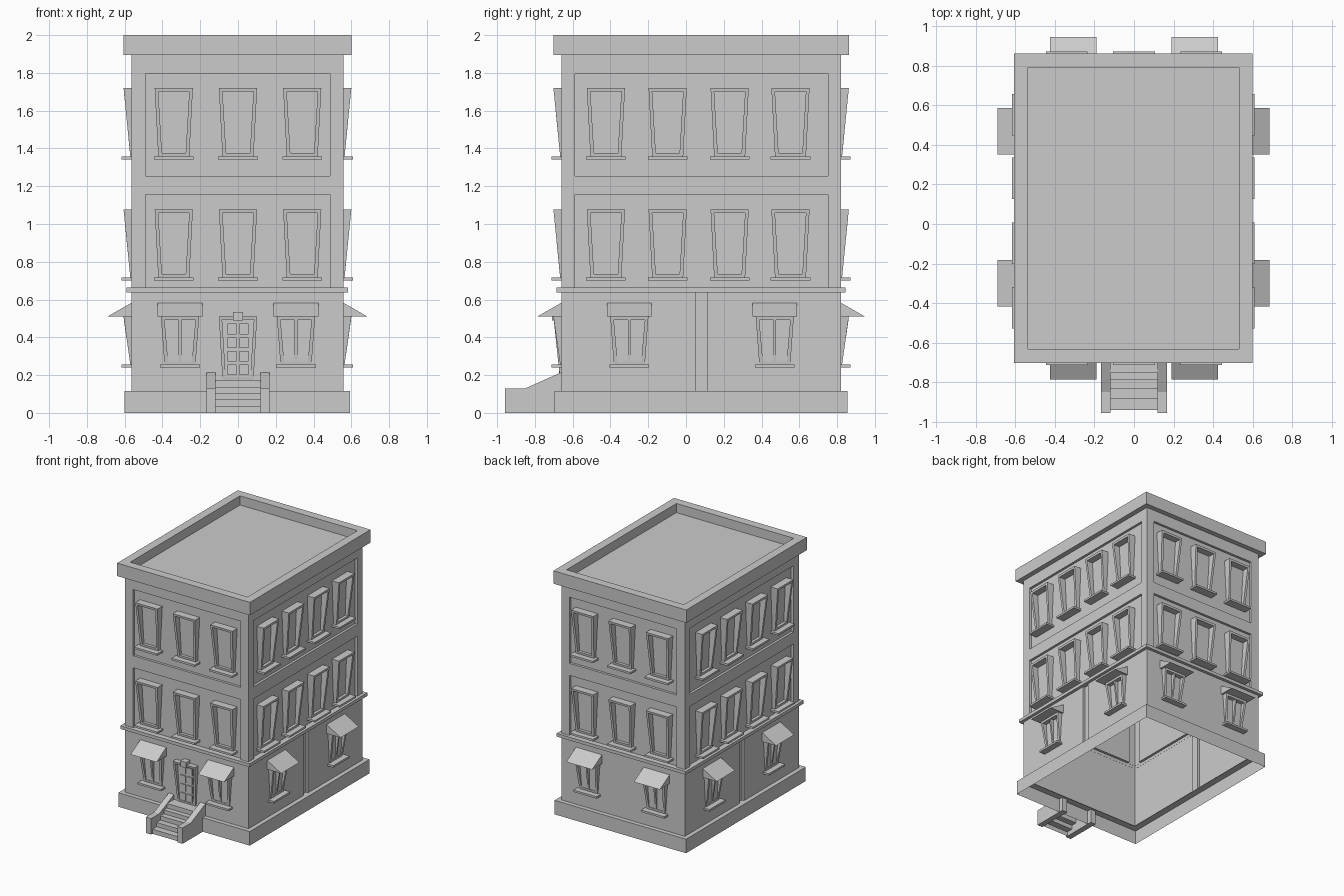
import bpy, bmesh
from math import radians
from mathutils import Matrix, Vector

cube = bpy.data.objects.get("Cube")
if cube:
    bpy.data.objects.remove(cube)

stone = bpy.data.materials.new("light_grey_stone")
stone.use_nodes = True
grey = (0.6, 0.6, 0.6, 1)
stone.diffuse_color = grey
stone.node_tree.nodes["Principled BSDF"].inputs["Base Color"].default_value = grey

# Wall planes
X0, X1, Y0, Y1 = -0.564, 0.558, -0.66, 0.82


def wall(x, y, angle):
    """Wall space: x runs along the wall, -y points outward."""
    return Matrix.Translation((x, y, 0)) @ Matrix.Rotation(radians(angle), 4, 'Z')


FRONT, RIGHT = wall(0, Y0, 0), wall(X1, 0, 90)
BACK, LEFT = wall(0, Y1, 180), wall(X0, 0, -90)


def build(name, verts, faces, matrix=Matrix(), recalc=True):
    mesh = bpy.data.meshes.new(name)
    mesh.from_pydata([matrix @ Vector(v) for v in verts], [], faces)
    if recalc:
        bm = bmesh.new()
        bm.from_mesh(mesh)
        bmesh.ops.recalc_face_normals(bm, faces=bm.faces)
        bm.to_mesh(mesh)
        bm.free()
    mesh.materials.append(stone)
    obj = bpy.data.objects.new(name, mesh)
    bpy.context.collection.objects.link(obj)
    return obj


def prism(name, loop_a, loop_b, matrix=Matrix()):
    """Closed solid between two matching loops."""
    n = len(loop_a)
    faces = [(i, (i + 1) % n, n + (i + 1) % n, n + i) for i in range(n)]
    faces += [tuple(range(n)), tuple(range(n, 2 * n))]
    return build(name, loop_a + loop_b, faces, matrix)


def box(name, x0, x1, y0, y1, z0, z1, matrix=Matrix()):
    rect = [(x0, y0), (x1, y0), (x1, y1), (x0, y1)]
    return prism(name, [(x, y, z0) for x, y in rect], [(x, y, z1) for x, y in rect], matrix)


def ring(name, out_a, out_b, in_a, in_b, matrix=Matrix(), caps=(True, True), inside=True):
    """Frame from outer and inner loops of four, each at two levels."""
    faces = []
    for i in range(4):
        j = (i + 1) % 4
        faces.append((i, j, 4 + j, 4 + i))
        if caps[0]:
            faces.append((i, j, 8 + j, 8 + i))
        if caps[1]:
            faces.append((4 + i, 4 + j, 12 + j, 12 + i))
        if inside:
            faces.append((8 + i, 8 + j, 12 + j, 12 + i))
    return build(name, out_a + out_b + in_a + in_b, faces, matrix)


def around(grow, z):
    """Building outline, grown sideways."""
    return [(X0 - grow, Y0 - grow, z), (X1 + grow, Y0 - grow, z),
            (X1 + grow, Y1 + grow, z), (X0 - grow, Y1 + grow, z)]


# Walls with sunken panels and side grooves, open underneath
walls = prism("walls", around(0, 0.115), around(0, 1.9))
SINK = 0.02
cutters = []
for face, u0, u1 in ((FRONT, -0.49, 0.486), (BACK, -0.486, 0.49),
                     (RIGHT, -0.588, 0.752), (LEFT, -0.752, 0.588)):
    for z0, z1 in ((0.663, 1.156), (1.255, 1.798)):
        cutters.append(box("panel_cutter", u0, u1, -0.1, SINK, z0, z1, face))
for face, side in ((RIGHT, 1), (LEFT, -1)):
    u = 0.082 * side
    cutters.append(box("groove_cutter", u - 0.029, u + 0.029, -0.1, SINK, 0.05, 0.64, face))
for cutter in cutters:
    cutter.hide_render = True
    mod = walls.modifiers.new("cut", 'BOOLEAN')
    mod.object, mod.operation, mod.solver = cutter, 'DIFFERENCE', 'EXACT'
bpy.context.view_layer.update()
cut_mesh = bpy.data.meshes.new_from_object(
    walls.evaluated_get(bpy.context.evaluated_depsgraph_get()))
walls.modifiers.clear()
walls.data = cut_mesh
for cutter in cutters:
    bpy.data.objects.remove(cutter)
bm = bmesh.new()
bm.from_mesh(cut_mesh)
floor = [f for f in bm.faces if f.normal.z < -0.9 and f.calc_center_median().z < 0.12]
bmesh.ops.delete(bm, geom=floor, context='FACES')
bm.to_mesh(cut_mesh)
bm.free()

# Base, ledge and cornice
ring("base", around(0.036, 0), around(0.036, 0.115), around(-0.02, 0), around(-0.02, 0.115),
     caps=(False, True), inside=False)
ring("ledge", around(0.025, 0.637), around(0.025, 0.663),
     around(-0.001, 0.637), around(-0.001, 0.663), inside=False)
ring("cornice", around(0.042, 1.894), around(0.042, 2), around(-0.028, 1.894), around(-0.028, 2))
build("roof", around(-0.027, 1.925), [(0, 1, 2, 3)], recalc=False)


def trapezoid(u, w_low, w_high, z0, z1, d_low, d_high):
    return [(u - w_low, -d_low, z0), (u + w_low, -d_low, z0),
            (u + w_high, -d_high, z1), (u - w_high, -d_high, z1)]


def leaning_frame(name, face, u, z0, z1, back, border=0.018):
    """Frame that widens and leans outward toward its top."""
    outer, inner = (u, 0.082, 0.101, z0, z1), \
        (u, 0.081 - border, 0.1 - border, z0 + border, z1 - border)
    ring(name + "_frame", trapezoid(*outer, back, back), trapezoid(*outer, 0.006, 0.042),
         trapezoid(*inner, back, back), trapezoid(*inner, 0.008, 0.04), face)
    build(name + "_pane", trapezoid(*inner, back + 0.004, back + 0.004),
          [(0, 1, 2, 3)], face, recalc=False)


def window(name, face, u, z0, z1, back):
    leaning_frame(name, face, u, z0, z1, back)
    box(name + "_sill", u - 0.105, u + 0.105, -0.052, -back, z0 - 0.016, z0, face)


def awning_window(name, face, u):
    window(name, face, u, 0.255, 0.51, 0)
    bar = (u, 0.007, 0.007, 0.27, 0.495)
    prism(name + "_mullion", trapezoid(*bar, 0, 0), trapezoid(*bar, 0.007, 0.037), face)
    w = 0.118
    prism(name + "_awning", *[[(u + s * w, 0, 0.583), (u + s * w, -0.127, 0.51),
                               (u + s * w, 0, 0.51)] for s in (-1, 1)], face)


# Windows on all four sides
ACROSS, ALONG = (-0.34, 0, 0.34), (-0.424, -0.097, 0.231, 0.553)
LOW_ACROSS, LOW_ALONG = (-0.307, 0.307), (-0.3, 0.47)
for label, face, side, upper, lower in (
        ("front", FRONT, 1, ACROSS, LOW_ACROSS), ("back", BACK, 1, ACROSS, LOW_ACROSS),
        ("right", RIGHT, 1, ALONG, LOW_ALONG), ("left", LEFT, -1, ALONG, LOW_ALONG)):
    for u in upper:
        window(label + "_middle_window", face, u * side, 0.716, 1.077, -SINK)
        window(label + "_top_window", face, u * side, 1.358, 1.72, -SINK)
    for u in lower:
        awning_window(label + "_awning_window", face, u * side)

# Front door with raised panels and keystone
leaning_frame("door", FRONT, 0, 0.175, 0.51, 0, 0.016)
for row in range(4):
    z = 0.2 + row * 0.072
    for u in (-0.031, 0.031):
        box("door_panel", u - 0.024, u + 0.024, -0.012, -0.003, z, z + 0.056, FRONT)
box("keystone", -0.026, 0.026, -0.05, 0, 0.488, 0.535, FRONT)

# Stair treads and risers, open underneath
profile = [(-0.94, 0)]
for y, z in ((-0.94, 0.037), (-0.885, 0.071), (-0.835, 0.106), (-0.79, 0.138), (-0.75, 0.175)):
    profile += [(y, profile[-1][1]), (y, z)]
profile.append((Y0, 0.175))
profile = profile[1:]
n = len(profile)
build("stairs", [(x, y, z) for x in (-0.121, 0.121) for y, z in profile],
      [(i, i + n, i + n + 1, i + 1) for i in range(n - 1)], recalc=False)

# Stair side walls
cheek = [(-0.957, 0), (-0.957, 0.13), (-0.85, 0.13), (-0.66, 0.215), (-0.66, 0)]
for s in (-1, 1):
    prism("stair_side_wall", [(s * 0.119, y, z) for y, z in cheek],
          [(s * 0.167, y, z) for y, z in cheek])
